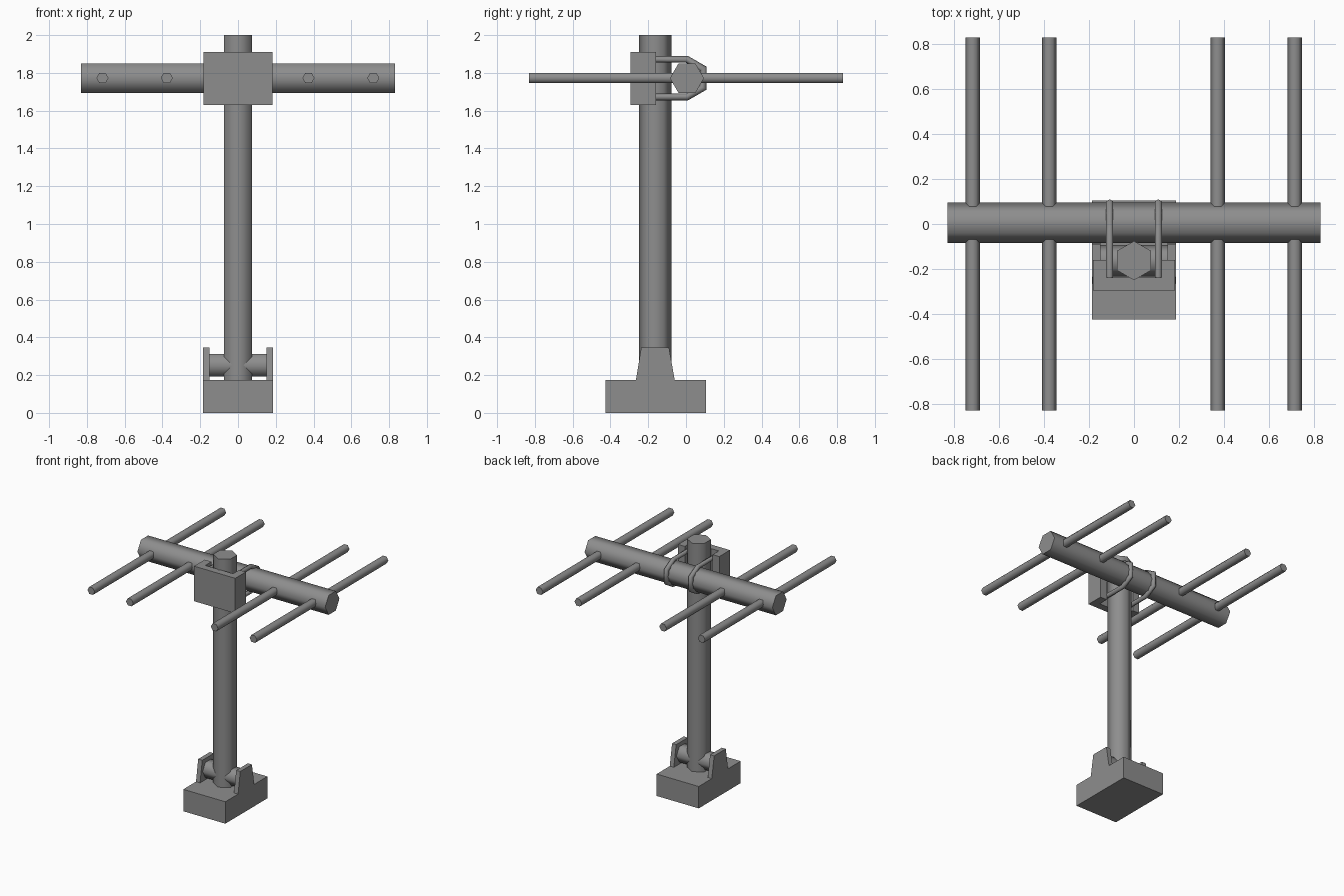
import bpy
import bmesh
import math
from mathutils import Vector, Matrix

old = bpy.data.objects.get("Cube")
if old:
    bpy.data.objects.remove(old, do_unlink=True)

grey = bpy.data.materials.new("grey metal")
grey.use_nodes = True
colour = (0.27, 0.27, 0.27, 1)
grey.diffuse_color = colour
grey.node_tree.nodes["Principled BSDF"].inputs["Base Color"].default_value = colour

AXES = {
    "X": Matrix.Rotation(math.pi / 2, 4, "Y"),
    "Y": Matrix.Rotation(math.pi / 2, 4, "X"),
    "Z": Matrix.Identity(4),
}


def finish(name, bm, smooth=False):
    bmesh.ops.recalc_face_normals(bm, faces=bm.faces[:])
    mesh = bpy.data.meshes.new(name)
    bm.to_mesh(mesh)
    bm.free()
    mesh.materials.append(grey)
    obj = bpy.data.objects.new(name, mesh)
    bpy.context.collection.objects.link(obj)
    if smooth:
        bpy.ops.object.select_all(action="DESELECT")
        obj.select_set(True)
        bpy.context.view_layer.objects.active = obj
        bpy.ops.object.shade_smooth_by_angle(angle=math.radians(65))
    return obj


def hex_bar(name, axis, centre, radius, length, spin):
    """Six-sided bar along an axis; spin turns its corners."""
    bm = bmesh.new()
    bmesh.ops.create_cone(bm, cap_ends=True, segments=6, radius1=radius,
                          radius2=radius, depth=length,
                          matrix=Matrix.Translation(centre) @ AXES[axis]
                          @ Matrix.Rotation(math.radians(spin), 4, "Z"))
    return finish(name, bm, True)


def prism(name, points, offset):
    """Planar outline pushed along an offset."""
    bm = bmesh.new()
    face = bm.faces.new([bm.verts.new(p) for p in points])
    result = bmesh.ops.extrude_face_region(bm, geom=[face], use_keep_orig=True)
    verts = [g for g in result["geom"] if isinstance(g, bmesh.types.BMVert)]
    bmesh.ops.translate(bm, verts=verts, vec=offset)
    return finish(name, bm)


def bent_rod(name, x, path, radius):
    """Six-sided rod swept along a path in the y-z plane with mitred bends."""
    bm = bmesh.new()
    pts = [Vector((x, y, z)) for y, z in path]
    side = Vector((1, 0, 0))
    rings = []
    for i, p in enumerate(pts):
        before = (p - pts[max(i - 1, 0)]).normalized()
        after = (pts[min(i + 1, len(pts) - 1)] - p).normalized()
        tangent = (before + after).normalized()
        stretch = 1 / max(tangent.dot(before), tangent.dot(after))
        normal = tangent.cross(side) * stretch
        angles = [math.pi / 6 + k * math.pi / 3 for k in range(6)]
        rings.append([bm.verts.new(p + radius * (side * math.cos(a) + normal * math.sin(a)))
                      for a in angles])
    for a, b in zip(rings, rings[1:]):
        for k in range(6):
            n = (k + 1) % 6
            bm.faces.new((a[k], a[n], b[n], b[k]))
    bm.faces.new(rings[0])
    bm.faces.new(rings[-1])
    return finish(name, bm, True)


# Base block
prism("base", [(-0.186, -0.425, 0), (0.186, -0.425, 0),
               (0.186, 0.105, 0), (-0.186, 0.105, 0)], (0, 0, 0.175))

# Hinge cheeks and axle
for side, label in ((1, "left"), (-1, "right")):
    profile = [(-0.265, 0.175), (-0.06, 0.175), (-0.09, 0.345), (-0.237, 0.345)]
    prism("hinge_cheek_" + label, [(side * 0.15, y, z) for y, z in profile],
          (side * 0.036, 0, 0))
hex_bar("hinge_axle", "X", (0, -0.163, 0.252), 0.07, 0.302, 0)

# Mast
hex_bar("mast", "Z", (0, -0.163, 1.085), 0.087, 1.83, 0)

# Cross boom and its rods
BOOM = Vector((0, 0.005, 1.772))
hex_bar("boom", "X", BOOM, 0.09, 1.66, 0)
for i, x in enumerate((-0.718, -0.377, 0.373, 0.716)):
    hex_bar("rod_%d" % (i + 1), "Y", (x, 0, 1.773), 0.032, 1.66, 30)

# Channel bracket clamping the mast
half = [(0.182, -0.295), (0.182, -0.16), (0.123, -0.16), (0.123, -0.238)]
outline = half + [(-x, y) for x, y in reversed(half)]
prism("clamp_bracket", [(x, y, 1.63) for x, y in outline], (0, 0, 0.28))

# U-bolts around the boom
bends = [(BOOM.y + 0.1 * math.cos(math.radians(a)), BOOM.z + 0.1 * math.sin(math.radians(a)))
         for a in (90, 30, -30, -90)]
path = [(-0.24, bends[0][1])] + bends + [(-0.24, bends[-1][1])]
for side, label in ((1, "left"), (-1, "right")):
    bent_rod("u_bolt_" + label, side * 0.108, path, 0.018)
